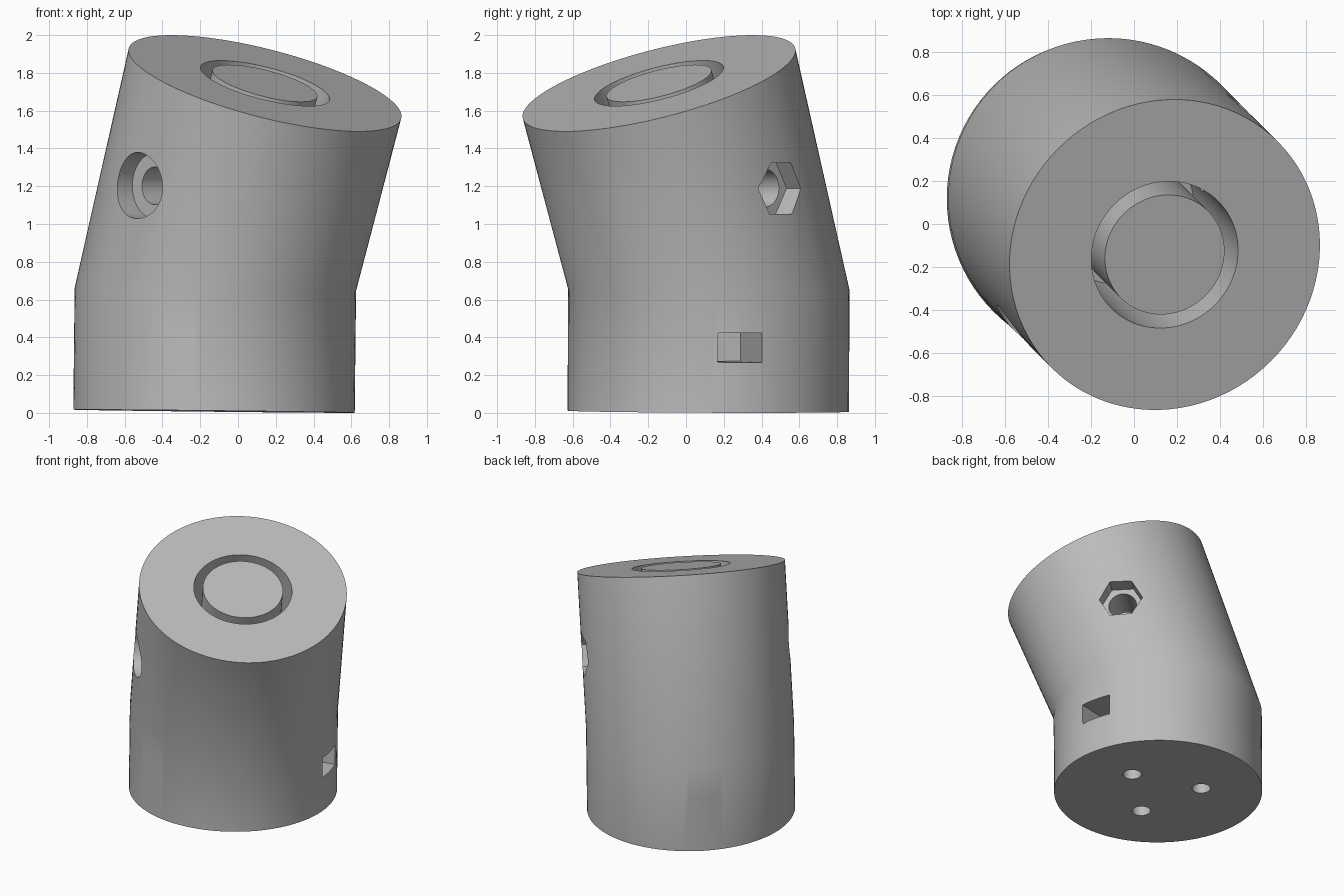
import bpy, bmesh
from math import radians, sin, cos, pi
from mathutils import Matrix, Vector

default = bpy.data.objects.get("Cube")
if default:
    bpy.data.objects.remove(default, do_unlink=True)

grey = bpy.data.materials.new("plain_grey")
grey.use_nodes = True
COLOUR = (0.5, 0.5, 0.5, 1)
grey.diffuse_color = COLOUR
grey.node_tree.nodes["Principled BSDF"].inputs["Base Color"].default_value = COLOUR

SIDES = 96
RADIUS = 0.745


def frame(origin, axis, hint):
    """Placement whose local z is the axis and local x leans to the hint."""
    z = Vector(axis).normalized()
    y = z.cross(Vector(hint)).normalized()
    m = Matrix((y.cross(z), y, z)).transposed().to_4x4()
    m.translation = Vector(origin)
    return m


def make_object(name, bm):
    bmesh.ops.recalc_face_normals(bm, faces=bm.faces[:])
    mesh = bpy.data.meshes.new(name)
    bm.to_mesh(mesh)
    bm.free()
    mesh.materials.append(grey)
    obj = bpy.data.objects.new(name, mesh)
    bpy.context.collection.objects.link(obj)
    return obj


def rod(name, place, radius, low, high, sides=48):
    """Prism along local z from low to high."""
    bm = bmesh.new()
    bmesh.ops.create_cone(bm, cap_ends=True, segments=sides, radius1=radius,
                          radius2=radius, depth=high - low)
    bm.transform(place @ Matrix.Translation((0, 0, (low + high) / 2)))
    return make_object(name, bm)


def box(name, place, centre, size):
    bm = bmesh.new()
    bmesh.ops.create_cube(bm, size=1)
    bm.transform(place @ Matrix.Translation(centre) @ Matrix.Diagonal((*size, 1)))
    return make_object(name, bm)


def combine(target, tool, operation="DIFFERENCE"):
    tool.hide_render = True
    mod = target.modifiers.new(tool.name, "BOOLEAN")
    mod.operation = operation
    mod.solver = "EXACT"
    mod.object = tool
    bpy.context.view_layer.objects.active = target
    bpy.ops.object.modifier_apply(modifier=mod.name)
    bpy.data.objects.remove(tool, do_unlink=True)


# Frames of the upright base, the leaning top and the cross bolt
LEAN = radians(20)
lean_dir = Vector((1, -1, 0)).normalized()
base = frame((-0.127, 0.118, 0.009), (0.011, 0.004, 1), lean_dir)
top = frame((0.143, -0.143, 1.745), lean_dir * sin(LEAN) + Vector((0, 0, cos(LEAN))), lean_dir)
BASE_HEIGHT = 0.645


def ring(bm, place, height):
    return [bm.verts.new(place @ Vector((RADIUS * cos(a), RADIUS * sin(a), height)))
            for a in (2 * pi * i / SIDES for i in range(SIDES))]


# Body: hull between the base collar and the leaning disc, then the collar drops to the ground
bm = bmesh.new()
collar = set(ring(bm, base, BASE_HEIGHT))
ring(bm, top, 0)
bmesh.ops.convex_hull(bm, input=bm.verts[:])
bmesh.ops.delete(bm, geom=[f for f in bm.faces if all(v in collar for v in f.verts)],
                 context="FACES")
rim = [e for e in bm.edges if len(e.link_faces) == 1]
out = bmesh.ops.extrude_edge_only(bm, edges=rim)["geom"]
bmesh.ops.translate(bm, verts=[g for g in out if isinstance(g, bmesh.types.BMVert)],
                    vec=base.to_3x3() @ Vector((0, 0, -BASE_HEIGHT)))
bmesh.ops.holes_fill(bm, edges=[e for e in bm.edges if len(e.link_faces) == 1], sides=0)
bmesh.ops.recalc_face_normals(bm, faces=bm.faces[:])
bmesh.ops.dissolve_limit(bm, angle_limit=radians(0.05), verts=bm.verts[:], edges=bm.edges[:])
body = make_object("angled_body", bm)

# Round socket in the top with a flush core
combine(body, rod("socket", top, 0.352, -0.85, 0.1, SIDES))
combine(body, rod("core", top, 0.287, -0.9, 0, SIDES), "UNION")

# Cross bolt: through hole, round counterbore at one end, hex pocket at the other
side_dir = Vector((1, 1, 0)).normalized()
head = -0.74 * side_dir - 0.01 * lean_dir + Vector((0, 0, 1.204))
nut = 0.74 * side_dir + 0.03 * lean_dir + Vector((0, 0, 1.188))
bolt = frame((head + nut) / 2, nut - head, (0, 0, 1))
combine(body, rod("bolt_hole", bolt, 0.1, -1, 1))
combine(body, rod("bolt_head_pocket", bolt, 0.175, -1, -0.615))
combine(body, rod("hex_nut_pocket", bolt, 0.156, 0.62, 1, 6))

# Three mounting holes from below, each met by a side slot
for i in range(3):
    azimuth = radians(13 + 120 * i)
    spoke = base @ Matrix.Rotation(azimuth - radians(-45), 4, "Z")
    hole = spoke @ Matrix.Translation((0.31, 0, 0))
    combine(body, rod("mount_hole", hole, 0.066, -0.1, 0.55, 32))
    combine(body, box("nut_slot", spoke, (0.565, 0, 0.345), (0.66, 0.24, 0.155)))

bpy.ops.object.select_all(action="DESELECT")
body.select_set(True)
bpy.context.view_layer.objects.active = body
bpy.ops.object.shade_smooth_by_angle(angle=radians(30))
